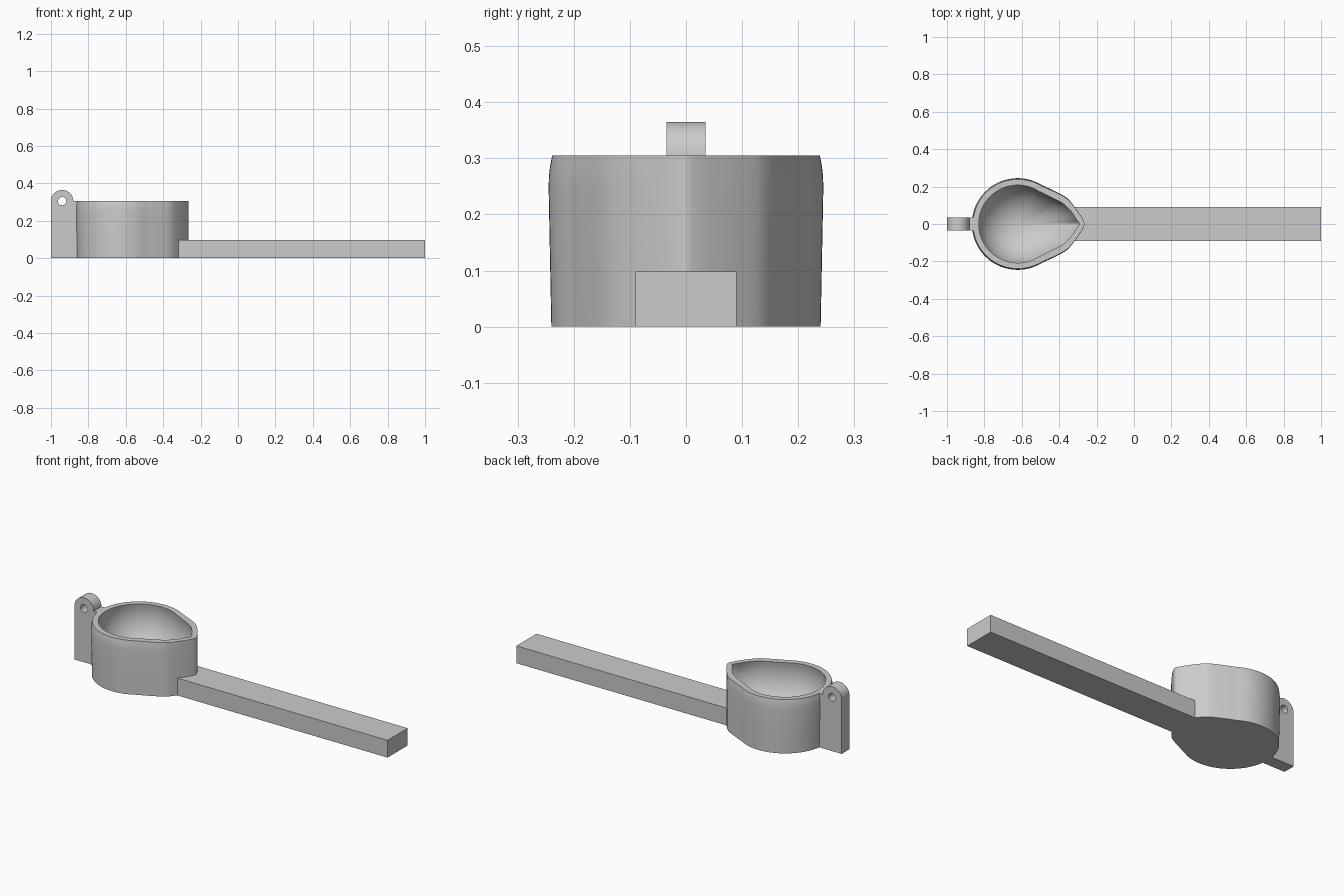
import bpy, bmesh, math
from mathutils import Vector

if "Cube" in bpy.data.objects:
    bpy.data.objects.remove(bpy.data.objects["Cube"], do_unlink=True)

mat = bpy.data.materials.new("plain grey")
mat.use_nodes = True
grey = (0.6, 0.6, 0.6, 1)
mat.diffuse_color = grey
mat.node_tree.nodes["Principled BSDF"].inputs["Base Color"].default_value = grey

CX = -0.622          # centre of the round part of the cup
RIM, EQUATOR = 0.305, 0.25


def finish(obj):
    obj.data.materials.clear()
    obj.data.materials.append(mat)
    bpy.ops.object.select_all(action="DESELECT")
    obj.select_set(True)
    bpy.context.view_layer.objects.active = obj
    bpy.ops.object.shade_smooth_by_angle(angle=math.radians(30))


def mesh_object(name, bm):
    bmesh.ops.recalc_face_normals(bm, faces=bm.faces[:])
    mesh = bpy.data.meshes.new(name)
    bm.to_mesh(mesh)
    bm.free()
    obj = bpy.data.objects.new(name, mesh)
    bpy.context.collection.objects.link(obj)
    finish(obj)


def teardrop(radius, flank, steps=6):
    """Closed outline about the cup centre: round back, flanks, pointed spout."""
    arc = [math.radians(180 - 122 * i / 32) for i in range(33)]
    half = [Vector((radius * math.cos(a), radius * math.sin(a))) for a in arc]
    ctrl = half[-2:] + [Vector(p) for p in flank]
    ctrl.append(Vector((ctrl[-2].x, -ctrl[-2].y)))
    for a, b, c, d in zip(ctrl, ctrl[1:], ctrl[2:], ctrl[3:]):
        for k in range(1, steps + 1):
            t = k / steps
            half.append(0.5 * (2 * b + (c - a) * t + (2 * a - 5 * b + 4 * c - d) * t**2
                               + (3 * b - a - 3 * c + d) * t**3))
    return half + [Vector((p.x, -p.y)) for p in half[-2:0:-1]]


# Cup: outer wall, flat rim and rounded bowl lofted as one skin
outer = teardrop(0.245, [(0.19, 0.18), (0.26, 0.142), (0.3, 0.098),
                         (0.335, 0.048), (0.352, 0.018), (0.358, 0)])
inner = teardrop(0.215, [(0.18, 0.15), (0.25, 0.113), (0.295, 0.07),
                         (0.325, 0.025), (0.341, 0)])
outer = [outer[round(i * len(outer) / 120) % len(outer)] for i in range(120)]
inner = [inner[round(i * len(inner) / 120) % len(inner)] for i in range(120)]

bm = bmesh.new()
rings = []
for z in (0, 0.125, EQUATOR, 0.27, 0.288, RIM):
    if z <= EQUATOR:
        s = 0.98 + 0.02 * z / EQUATOR
    else:
        s = math.sqrt(1 - ((z - EQUATOR) / 0.245) ** 2)
    rings.append([bm.verts.new((CX + p.x * (s if p.x < 0 else 1), p.y * s, z)) for p in outer])
top = math.asin((RIM - EQUATOR) / 0.215)
for i in range(20):
    a = top - (top + math.pi / 2) * i / 20
    s, z = math.cos(a), EQUATOR + 0.215 * math.sin(a)
    rings.append([bm.verts.new((CX + p.x * s, p.y * s, z)) for p in inner])
bm.faces.new(rings[0])
for lo, hi in zip(rings, rings[1:]):
    for i in range(120):
        j = (i + 1) % 120
        bm.faces.new((lo[i], lo[j], hi[j], hi[i]))
pole = bm.verts.new((CX, 0, EQUATOR - 0.215))
for i in range(120):
    bm.faces.new((rings[-1][i], rings[-1][(i + 1) % 120], pole))
mesh_object("cup", bm)

# Handle: long square bar running out from under the spout
bm = bmesh.new()
bmesh.ops.create_cube(bm, size=1)
for v in bm.verts:
    v.co = (-0.33 if v.co.x < 0 else 1, 0.18 * v.co.y, 0.098 if v.co.z > 0 else 0)
mesh_object("handle", bm)

# Hinge lug: upright plate with a rounded, drilled top
curve = bpy.data.curves.new("hinge_lug", "CURVE")
curve.dimensions = "2D"
curve.fill_mode = "BOTH"
curve.extrude = 0.035


def circle_points(radius, start, sweep, n):
    return [(-0.94 + radius * math.cos(start + sweep * i / n),
             RIM + radius * math.sin(start + sweep * i / n)) for i in range(n)]


plate = [(-1, 0), (-0.85, 0), (-0.85, RIM)] + circle_points(0.06, 0, math.pi, 24) + [(-1, RIM)]
hole = circle_points(0.022, 0, 2 * math.pi, 24)
for pts in (plate, hole):
    spline = curve.splines.new("POLY")
    spline.points.add(len(pts) - 1)
    for sp, (x, y) in zip(spline.points, pts):
        sp.co = (x, y, 0, 1)
    spline.use_cyclic_u = True
lug = bpy.data.objects.new("hinge_lug", curve)
bpy.context.collection.objects.link(lug)
lug.rotation_euler.x = math.pi / 2
bpy.ops.object.select_all(action="DESELECT")
lug.select_set(True)
bpy.context.view_layer.objects.active = lug
bpy.ops.object.convert(target="MESH")
lug = bpy.context.view_layer.objects.active
bm = bmesh.new()
bm.from_mesh(lug.data)
bmesh.ops.remove_doubles(bm, verts=bm.verts[:], dist=0.0005)
bmesh.ops.recalc_face_normals(bm, faces=bm.faces[:])
bm.to_mesh(lug.data)
bm.free()
finish(lug)
